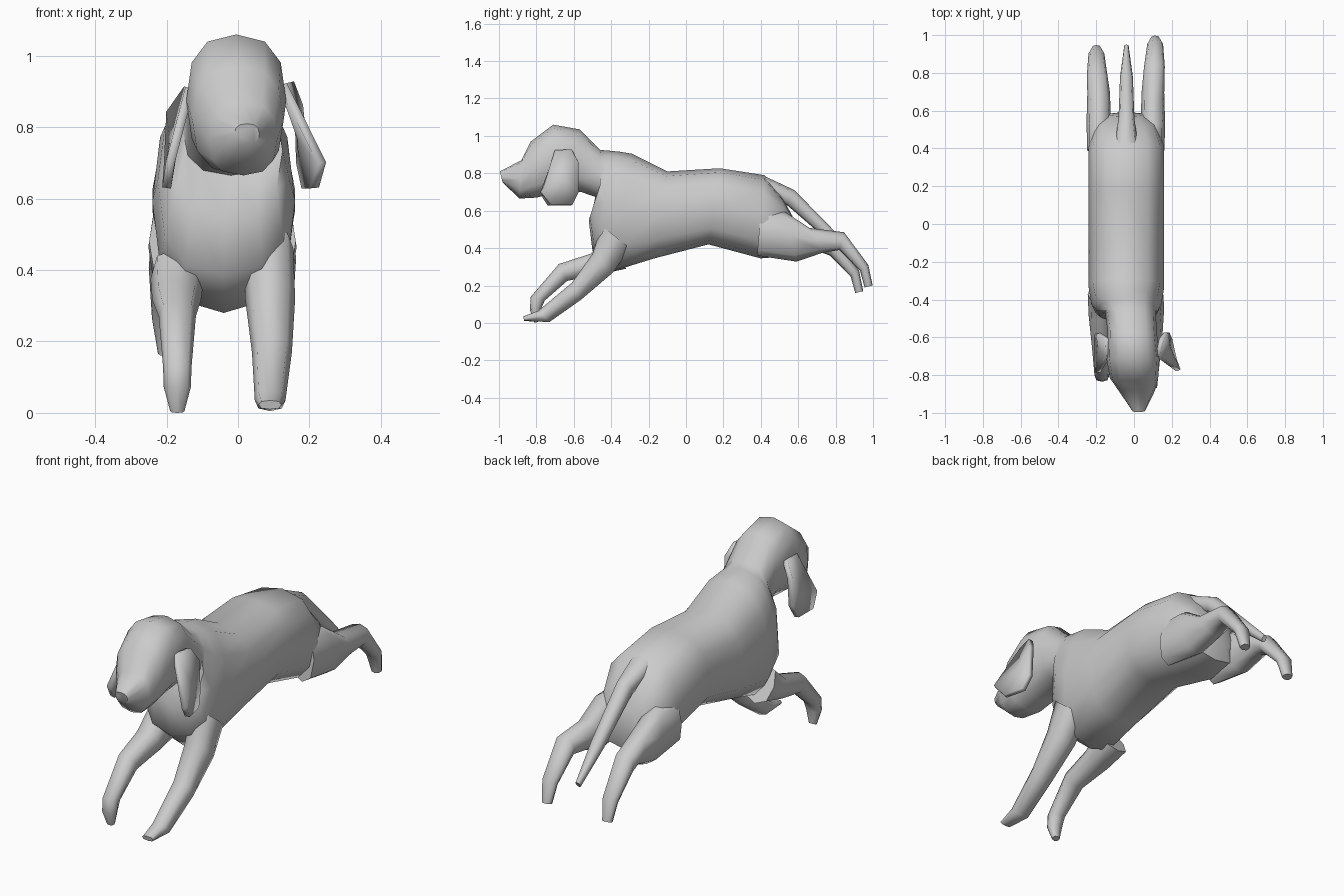
import bpy, bmesh, math
from mathutils import Vector


def finish(name, bm):
    bmesh.ops.recalc_face_normals(bm, faces=bm.faces)
    me = bpy.data.meshes.new(name)
    bm.to_mesh(me)
    bm.free()
    ob = bpy.data.objects.new(name, me)
    bpy.context.collection.objects.link(ob)
    for p in me.polygons:
        p.use_smooth = True
    return ob


def power(v, e):
    return math.copysign(abs(v) ** e, v)


def loft(name, rings, sides, e=0.8):
    """Each ring: top (y, z), bottom (y, z), centre x, half width."""
    bm = bmesh.new()
    loops = []
    for ty, tz, by, bz, cx, hw in rings:
        top, bot = Vector((cx, ty, tz)), Vector((cx, by, bz))
        mid, half = (top + bot) / 2, (top - bot) / 2
        loop = []
        for i in range(sides):
            a = 2 * math.pi * i / sides
            off = Vector((hw * power(math.sin(a), e), 0, 0))
            loop.append(bm.verts.new(mid + half * power(math.cos(a), e) + off))
        loops.append(loop)
    for a, b in zip(loops, loops[1:]):
        for i in range(sides):
            j = (i + 1) % sides
            bm.faces.new((a[i], a[j], b[j], b[i]))
    bm.faces.new(loops[0])
    bm.faces.new(loops[-1])
    return finish(name, bm)


# torso, neck and head in one continuous skin, rump to nose
C = -0.04
loft("body_and_head", [
    (0.57, 0.57, 0.59, 0.43, C, 0.09),
    (0.51, 0.68, 0.57, 0.36, C, 0.16),
    (0.42, 0.79, 0.40, 0.345, C, 0.20),
    (0.18, 0.827, 0.12, 0.42, C, 0.20),
    (-0.10, 0.81, -0.17, 0.345, C, 0.20),
    (-0.29, 0.905, -0.38, 0.28, C, 0.20),
    (-0.35, 0.915, -0.50, 0.385, C, 0.185),
    (-0.40, 0.92, -0.52, 0.55, -0.035, 0.16),
    (-0.46, 0.925, -0.46, 0.665, -0.02, 0.135),
    (-0.57, 1.035, -0.56, 0.70, -0.01, 0.13),
    (-0.71, 1.06, -0.72, 0.69, -0.005, 0.14),
    (-0.83, 0.97, -0.80, 0.67, 0.0, 0.128),
    (-0.88, 0.87, -0.89, 0.665, 0.015, 0.095),
    (-0.995, 0.81, -0.98, 0.75, 0.025, 0.035),
], 12)

# front legs: one stretched, one bent
loft("front_leg_straight", [
    (-0.45, 0.52, -0.30, 0.40, 0.085, 0.07),
    (-0.50, 0.37, -0.39, 0.27, 0.09, 0.07),
    (-0.61, 0.215, -0.56, 0.125, 0.095, 0.056),
    (-0.79, 0.065, -0.73, 0.005, 0.09, 0.043),
    (-0.87, 0.035, -0.865, 0.01, 0.09, 0.032),
], 8)
loft("front_leg_bent", [
    (-0.42, 0.46, -0.32, 0.29, -0.17, 0.075),
    (-0.51, 0.37, -0.46, 0.26, -0.172, 0.068),
    (-0.68, 0.315, -0.635, 0.225, -0.17, 0.052),
    (-0.83, 0.14, -0.755, 0.12, -0.17, 0.04),
    (-0.835, 0.07, -0.775, 0.075, -0.17, 0.038),
    (-0.81, 0.0, -0.78, 0.01, -0.17, 0.02),
], 8)

# hind legs share one profile; the far one is set slightly back and lower
HIND = [
    (0.40, 0.60, 0.38, 0.36, 0.0, 0.062),
    (0.52, 0.60, 0.59, 0.328, 0.0, 0.064),
    (0.66, 0.508, 0.73, 0.375, 0.0, 0.06),
    (0.845, 0.485, 0.82, 0.39, 0.008, 0.055),
    (0.975, 0.31, 0.93, 0.28, 0.012, 0.042),
    (0.998, 0.20, 0.955, 0.19, 0.012, 0.025),
]
for name, x, dy, dz in (("hind_leg_near", 0.10, 0, 0), ("hind_leg_far", -0.187, -0.05, -0.03)):
    sign = 1 if x > 0 else -1
    loft(name, [(a + dy * (i > 2), b + dz * (i > 2), c + dy * (i > 2), d + dz * (i > 2),
                 x + sign * o, w) for i, (a, b, c, d, o, w) in enumerate(HIND)], 8)

# tail
loft("tail", [
    (0.42, 0.785, 0.44, 0.68, C, 0.06),
    (0.58, 0.71, 0.54, 0.63, C, 0.042),
    (0.80, 0.485, 0.76, 0.44, C, 0.034),
    (0.95, 0.33, 0.93, 0.30, C, 0.012),
], 8)


# floppy ears: fanned outline given thickness
def ear(name, pts):
    bm = bmesh.new()
    vs = [bm.verts.new(p) for p in pts]
    mid = bm.verts.new(sum((Vector(p) for p in pts), Vector()) / len(pts))
    for i, v in enumerate(vs):
        bm.faces.new((v, vs[(i + 1) % len(vs)], mid))
    ob = finish(name, bm)
    m = ob.modifiers.new("thickness", "SOLIDIFY")
    m.thickness = 0.025
    m.offset = 0
    return ob


ear("ear_near", [(0.125, -0.70, 0.92), (0.145, -0.61, 0.925), (0.17, -0.575, 0.86),
                 (0.175, -0.575, 0.70), (0.19, -0.61, 0.63), (0.215, -0.72, 0.63),
                 (0.235, -0.775, 0.70)])
ear("ear_far", [(-0.135, -0.70, 0.91), (-0.14, -0.61, 0.91), (-0.19, -0.58, 0.84),
                (-0.195, -0.58, 0.70), (-0.20, -0.62, 0.63), (-0.20, -0.74, 0.63),
                (-0.19, -0.785, 0.70)])

# keep hard bends crisp on the thin parts
for ob in bpy.context.collection.objects:
    ob.select_set(True)
    bpy.context.view_layer.objects.active = ob
bpy.ops.object.shade_smooth_by_angle(angle=math.radians(60))
